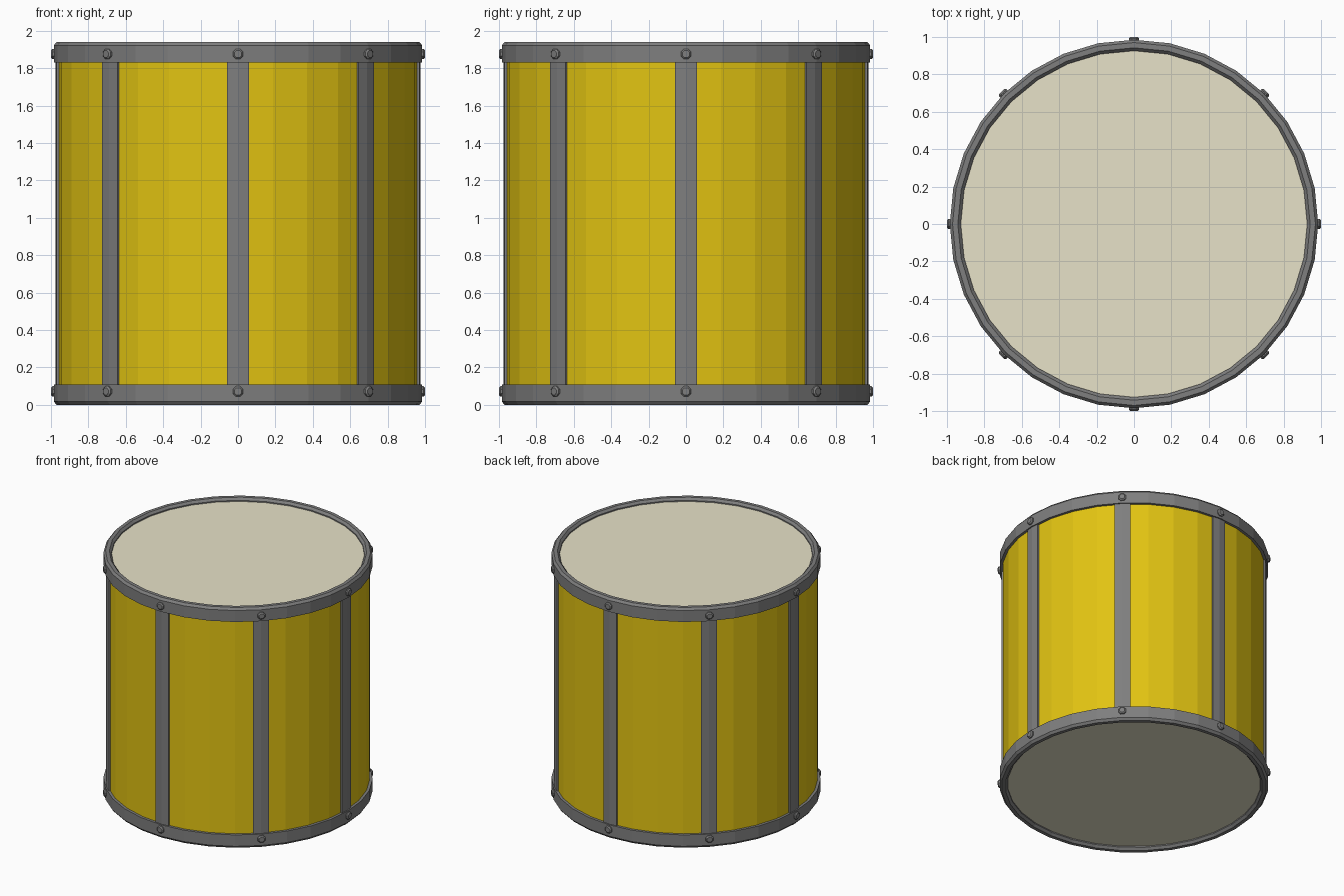
import bpy, bmesh, math
from mathutils import Matrix

if "Cube" in bpy.data.objects:
    bpy.data.objects.remove(bpy.data.objects["Cube"])

SIDES = 32
HEIGHT = 1.94


def material(name, rgb):
    m = bpy.data.materials.new(name)
    m.diffuse_color = (*rgb, 1)
    m.use_nodes = True
    m.node_tree.nodes["Principled BSDF"].inputs["Base Color"].default_value = m.diffuse_color
    return m


yellow = material("drum yellow", (0.76, 0.55, 0.006))
grey = material("metal grey", (0.21, 0.21, 0.21))
cream = material("skin cream", (0.80, 0.76, 0.58))


def finish(bm, name, mat):
    bmesh.ops.recalc_face_normals(bm, faces=bm.faces[:])
    me = bpy.data.meshes.new(name)
    bm.to_mesh(me)
    bm.free()
    me.materials.append(mat)
    ob = bpy.data.objects.new(name, me)
    bpy.context.collection.objects.link(ob)
    return ob


def lathe(name, profile, mat, closed=False):
    """Spin (radius, z) points into a faceted ring."""
    bm = bmesh.new()
    rings = []
    for i in range(SIDES):
        a = 2 * math.pi * i / SIDES
        rings.append([bm.verts.new((r * math.cos(a), r * math.sin(a), z)) for r, z in profile])
    n = len(profile)
    for i in range(SIDES):
        p, q = rings[i], rings[(i + 1) % SIDES]
        for j in range(n if closed else n - 1):
            k = (j + 1) % n
            bm.faces.new((p[j], q[j], q[k], p[k]))
    return finish(bm, name, mat)


def disc(name, radius, z, mat, up):
    bm = bmesh.new()
    bmesh.ops.create_circle(bm, cap_ends=True, segments=SIDES, radius=radius,
                            matrix=Matrix.Translation((0, 0, z)) @ Matrix.Rotation(math.pi / 2, 4, 'Z'))
    ob = finish(bm, name, mat)
    if (ob.data.polygons[0].normal.z > 0) != up:
        ob.data.flip_normals()


# Shell
lathe("shell", [(0.964, 0.05), (0.964, HEIGHT - 0.05)], yellow)

# Bevelled hoops and recessed skins, mirrored top and bottom
hoop = [(0.94, 0.11), (0.985, 0.11), (0.985, 0.018), (0.97, 0), (0.942, 0),
        (0.926, 0.018), (0.926, 0.06)]
lathe("bottom_hoop", hoop, grey, True)
lathe("top_hoop", [(r, HEIGHT - z) for r, z in hoop], grey, True)
disc("bottom_skin", 0.935, 0.027, cream, False)
disc("top_skin", 0.935, HEIGHT - 0.027, cream, True)

# Eight upright strips following the shell facets, with bolts at each end
w, R, t = 0.058, 0.975, 0.025
bend = w * math.tan(math.pi / SIDES)
section = [(R, 0), (R - bend, w), (R - bend - t, w), (R - t, 0), (R - bend - t, -w), (R - bend, -w)]
for i in range(8):
    turn = Matrix.Rotation(i * math.pi / 4, 4, 'Z')
    bm = bmesh.new()
    lo = [bm.verts.new((x, y, 0.09)) for x, y in section]
    hi = [bm.verts.new((x, y, HEIGHT - 0.09)) for x, y in section]
    for j in range(6):
        k = (j + 1) % 6
        bm.faces.new((lo[j], lo[k], hi[k], hi[j]))
    for v in (lo, hi):
        bm.faces.new((v[0], v[1], v[2], v[3]))
        bm.faces.new((v[0], v[3], v[4], v[5]))
    bm.transform(turn)
    finish(bm, f"strip_{i + 1}", grey)

    for label, z in (("bottom", 0.072), ("top", HEIGHT - 0.064)):
        bm = bmesh.new()
        for r1, r2, x1, x2 in ((0.03, 0.03, 0.965, 0.992), (0.03, 0.021, 0.992, 1.0)):
            bmesh.ops.create_cone(
                bm, cap_ends=True, segments=8, radius1=r1, radius2=r2, depth=x2 - x1,
                matrix=turn @ Matrix.Translation(((x1 + x2) / 2, 0, z))
                @ Matrix.Rotation(math.pi / 2, 4, 'Y') @ Matrix.Rotation(math.pi / 8, 4, 'Z'))
        finish(bm, f"{label}_bolt_{i + 1}", grey)
